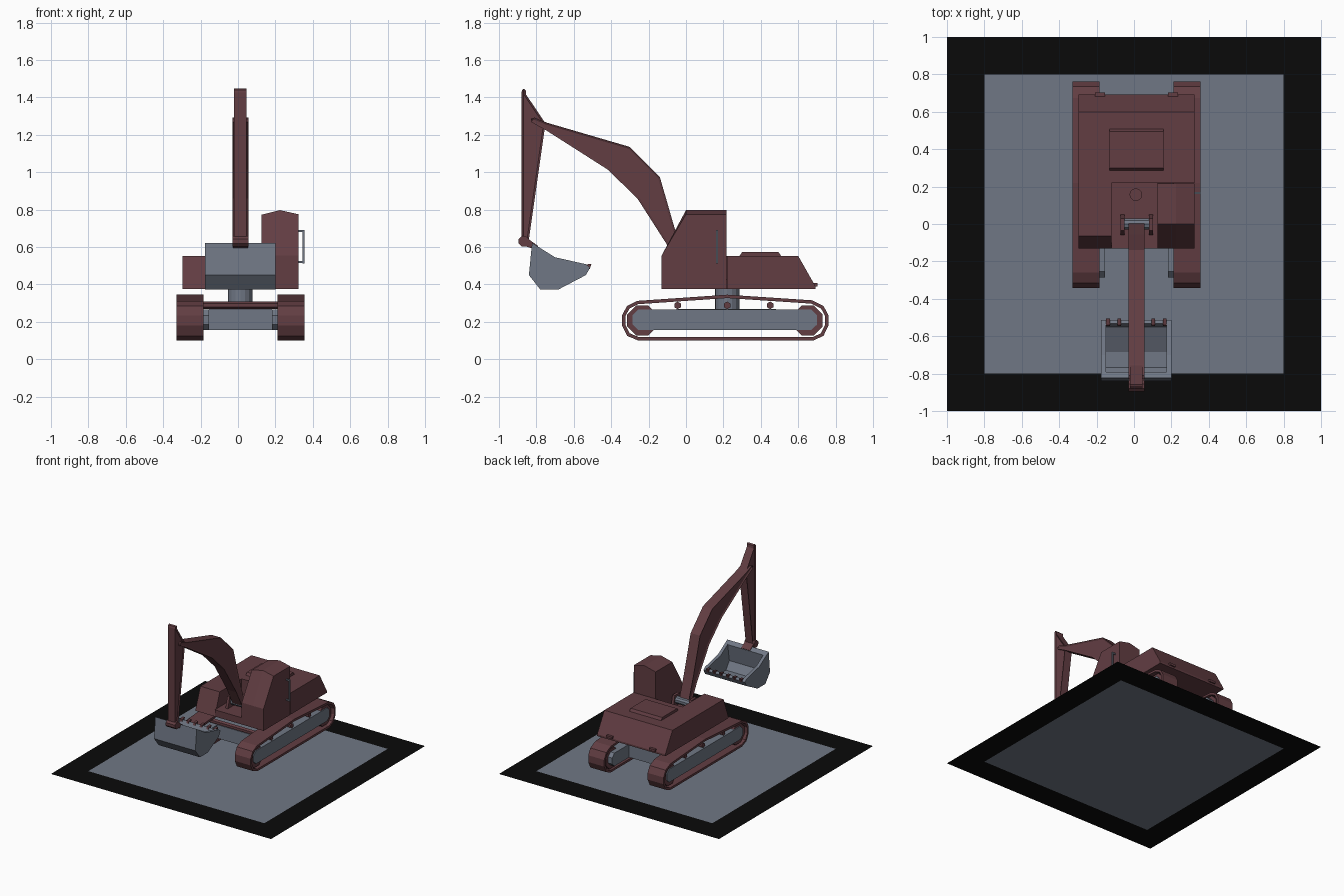
import bpy, bmesh, math
from mathutils import Vector

if "Cube" in bpy.data.objects:
    bpy.data.objects.remove(bpy.data.objects["Cube"])

CX = 0.0125  # centre line of the machine


def material(name, rgb):
    m = bpy.data.materials.new(name)
    m.diffuse_color = (*rgb, 1)
    m.use_nodes = True
    m.node_tree.nodes["Principled BSDF"].inputs["Base Color"].default_value = m.diffuse_color
    return m


BROWN = material("red brown", (0.122, 0.047, 0.055))
GREY = material("slate grey", (0.163, 0.187, 0.235))
BLACK = material("black", (0.003, 0.003, 0.003))


def finish(name, bm, *mats):
    bmesh.ops.recalc_face_normals(bm, faces=bm.faces)
    me = bpy.data.meshes.new(name)
    bm.to_mesh(me)
    bm.free()
    for m in mats:
        me.materials.append(m)
    ob = bpy.data.objects.new(name, me)
    bpy.context.collection.objects.link(ob)
    return ob


def loft(name, sections, mat, recess=0):
    """Join (x, side profile) sections along x; optionally recess the two sides."""
    bm = bmesh.new()
    rows = [[bm.verts.new((x, y, z)) for y, z in prof] for x, prof in sections]
    n = len(rows[0])
    for a, b in zip(rows, rows[1:]):
        for i in range(n):
            j = (i + 1) % n
            bm.faces.new((a[i], a[j], b[j], b[i]))
    ends = [bm.faces.new(rows[0]), bm.faces.new(rows[-1])]
    if recess:
        bmesh.ops.recalc_face_normals(bm, faces=bm.faces)
        bmesh.ops.inset_region(bm, faces=ends, thickness=recess, depth=-0.007, use_even_offset=True)
    return finish(name, bm, mat)


def slab(name, prof, x0, x1, mat, recess=0):
    return loft(name, [(x0, prof), (x1, prof)], mat, recess)


def box(name, x0, x1, y0, y1, z0, z1, mat):
    return slab(name, [(y0, z0), (y1, z0), (y1, z1), (y0, z1)], x0, x1, mat)


def disc(name, y, z, r, n, x0, x1, mat):
    pts = [(y + r * math.cos(math.tau * (i + .5) / n), z + r * math.sin(math.tau * (i + .5) / n))
           for i in range(n)]
    return slab(name, pts, x0, x1, mat)


def post(name, x, y, z0, z1, r, n, mat):
    bm = bmesh.new()
    bmesh.ops.create_cone(bm, cap_ends=True, segments=n, radius1=r, radius2=r, depth=z1 - z0)
    bmesh.ops.translate(bm, verts=bm.verts, vec=(x, y, (z0 + z1) / 2))
    return finish(name, bm, mat)


def offset(pts, d):
    """Shrink a counter-clockwise outline by d."""
    out = []
    for i, p in enumerate(pts):
        p, a, b = Vector(p), Vector(pts[i - 1]), Vector(pts[(i + 1) % len(pts)])
        e, f = (p - a).normalized(), (b - p).normalized()
        n1, n2 = Vector((-e.y, e.x)), Vector((-f.y, f.x))
        out.append(p + (n1 + n2) * d / (1 + n1.dot(n2)))
    return out


def ring(name, outer, inner, x0, x1, mat, closed=True):
    """Band between two outlines, extruded along x."""
    bm = bmesh.new()
    rows = [[bm.verts.new((x, p[0], p[1])) for p in pts]
            for x, pts in ((x0, outer), (x1, outer), (x1, inner), (x0, inner))]
    n = len(outer)
    for a, b in zip(rows, rows[1:] + rows[:1]):
        for i in range(n if closed else n - 1):
            j = (i + 1) % n
            bm.faces.new((a[i], a[j], b[j], b[i]))
    if not closed:
        for i in (0, -1):
            bm.faces.new([r[i] for r in rows])
    return finish(name, bm, mat)


# ground plate: grey centre with black border
bm = bmesh.new()
c = (-1, -0.8, 0.8, 1)
g = [[bm.verts.new((x, y, 0)) for y in c] for x in c]
for i in range(3):
    for j in range(3):
        f = bm.faces.new((g[i][j], g[i + 1][j], g[i + 1][j + 1], g[i][j + 1]))
        f.material_index = 0 if i == j == 1 else 1
finish("ground_plate", bm, GREY, BLACK)

# tracks, sprockets and track frames
track = [(-.255, .10), (.68, .10), (.735, .125), (.762, .18), (.762, .235), (.735, .285),
         (.675, .315), (.22, .345), (-.26, .312), (-.315, .285), (-.342, .235),
         (-.342, .18), (-.315, .125)]
frame = [(-.255, .157), (.67, .157), (.70, .185), (.70, .235), (.67, .265),
         (-.255, .265), (-.285, .235), (-.285, .185)]
for side, s in (("right", 1), ("left", -1)):
    def X(d): return CX + s * d
    ring(side + "_track", track, offset(track, .018), X(.1975), X(.3425), BROWN)
    slab(side + "_track_frame", frame, X(.168), X(.33), GREY)
    disc(side + "_front_sprocket", -.235, .207, .086, 8, X(.205), X(.322), BROWN)
    disc(side + "_rear_sprocket", .65, .207, .086, 8, X(.205), X(.322), BROWN)
    # lamp tab at the rear of the deck
    box(side + "_rear_tab", X(.168), X(.222), .67, .703, .39, .408, BROWN)
for i, y in enumerate((-.045, .22, .45)):
    disc(f"carrier_roller_{i}", y, .288, .02, 6, CX - .325, CX + .325, BROWN)

# undercarriage and swing post
box("undercarriage", CX - .168, CX + .168, -.05, .48, .157, .268, GREY)
post("swing_post", CX, .22, .26, .38, .066, 16, GREY)

# upper body
slab("rear_deck", [(.218, .375), (.692, .375), (.692, .39), (.60, .552), (.218, .552)], -.297, .323, BROWN)
slab("left_tank", [(-.13, .375), (.218, .375), (.218, .552), (-.065, .552)], -.297, -.12, BROWN)
box("boom_bay_floor", -.12, .125, -.13, .218, .375, .43, BROWN)


def cab(top):
    return [(-.13, .375), (.216, .375), (.216, top), (0, top), (-.13, .555)]


loft("cab", [(.125, cab(.772)), (.225, cab(.797)), (.323, cab(.775))], BROWN)
post("swivel_cap", .01, .157, .43, .445, .034, 12, BROWN)

# engine hatch with sloping rim
slab("engine_hatch", [(.285, .55), (.51, .55), (.495, .573), (.30, .573)], -.13, .157, BROWN, 0)

# cab handrail
box("handrail_bar", .346, .356, .160, .172, .512, .692, GREY)
for n, z in (("lower", .515), ("upper", .68)):
    box(n + "_handrail_bracket", .32, .35, .161, .171, z, z + .01, GREY)

# boom hinge
disc("boom_pin", 0, .475, .03, 10, -.05, .08, GREY)
for n, x in (("left", -.072), ("right", .08)):
    slab(n + "_boom_bracket", [(-.06, .43), (.05, .43), (.03, .52), (-.035, .52)], x, x + .022, BROWN)

# boom
boom = [(.015, .47), (-.055, .68), (-.14, .975), (-.30, 1.135), (-.745, 1.265), (-.81, 1.292),
        (-.83, 1.285), (-.828, 1.268), (-.745, 1.222), (-.42, 1.015), (-.26, .86), (-.10, .61), (-.02, .455)]
slab("boom", boom, CX - .043, CX + .043, BROWN, .011)

# arm
arm = [(-.88, .64), (-.84, .64), (-.755, 1.235), (-.752, 1.262), (-.855, 1.415), (-.857, 1.438),
       (-.866, 1.447), (-.876, 1.44), (-.88, 1.425)]
slab("arm", arm, CX - .033, CX + .033, BROWN, .01)
disc("arm_knuckle", -.867, .63, .03, 8, CX - .043, CX + .043, BROWN)
slab("bucket_link", [(-.86, .605), (-.80, .585), (-.79, .605), (-.86, .655)], CX - .04, CX + .04, BROWN)

# bucket: bent shell, two side plates and teeth
outer = [(-.823, .622), (-.84, .45), (-.78, .374), (-.68, .374), (-.535, .45), (-.513, .49)]
inner = [(-.79, .60), (-.812, .46), (-.768, .398), (-.685, .398), (-.552, .466), (-.533, .502)]
ring("bucket_shell", outer, inner, CX - .187, CX + .187, GREY, closed=False)
plate = outer + [(-.535, .508), (-.70, .545)]
for n, s in (("left", -1), ("right", 1)):
    slab(n + "_bucket_side", plate, CX + s * .162, CX + s * .188, GREY)
for i in range(6):
    x = CX + (i - 2.5) * .0605
    slab(f"bucket_tooth_{i}", [(-.545, .488), (-.515, .482), (-.505, .51), (-.54, .506)], x - .01, x + .01, BROWN)
